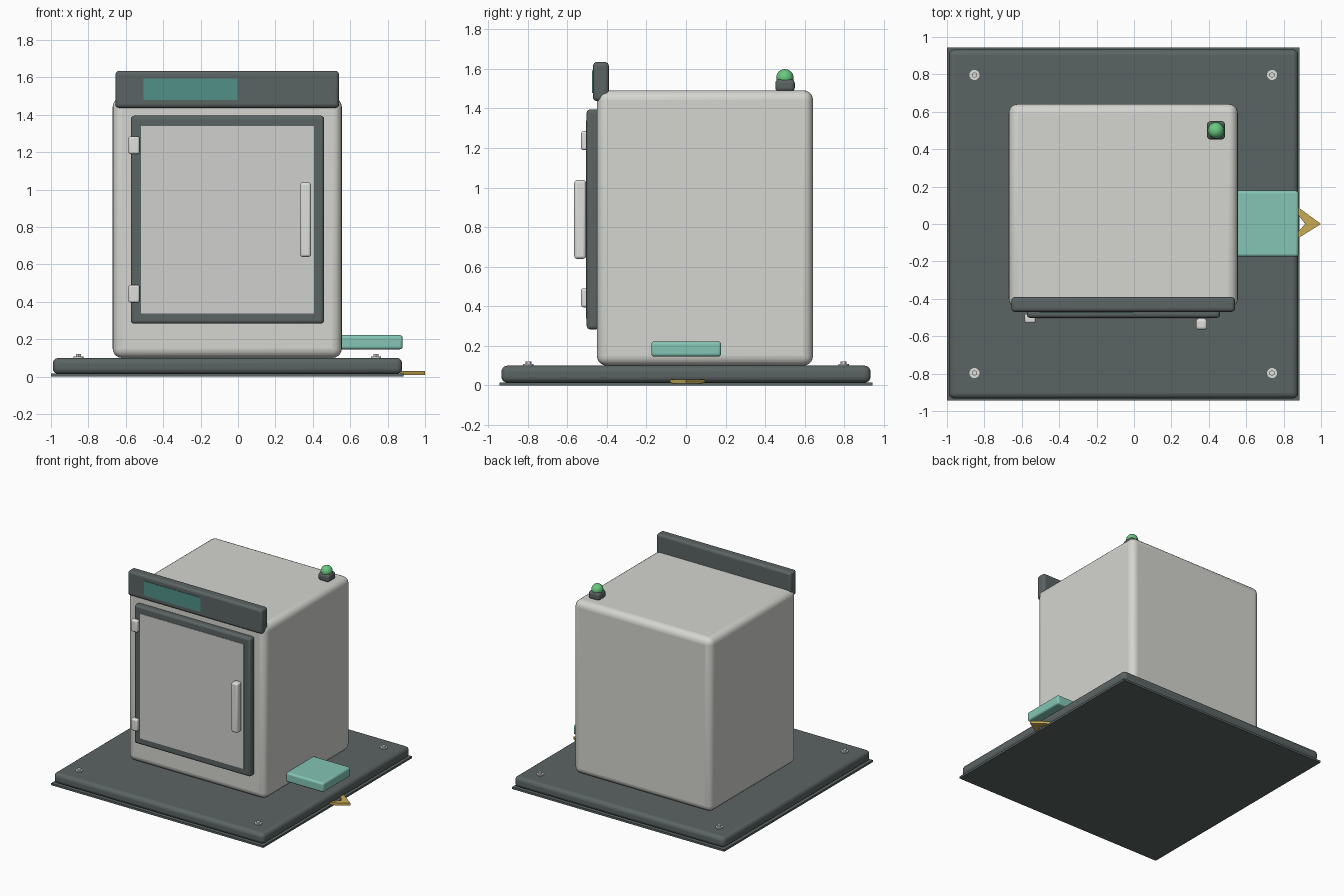
import bpy, bmesh, math

if "Cube" in bpy.data.objects:
    bpy.data.objects.remove(bpy.data.objects["Cube"])


def mat(name, r, g, b):
    m = bpy.data.materials.new(name)
    m.diffuse_color = (r, g, b, 1)
    m.use_nodes = True
    m.node_tree.nodes["Principled BSDF"].inputs["Base Color"].default_value = m.diffuse_color
    return m


SHELL = mat("warm white", 0.66, 0.66, 0.63)
DOOR = mat("door grey", 0.63, 0.63, 0.61)
METAL = mat("light metal", 0.74, 0.74, 0.72)
SLATE = mat("slate grey", 0.105, 0.128, 0.126)
TEAL = mat("pale teal", 0.23, 0.56, 0.46)
SCREEN = mat("screen teal", 0.085, 0.28, 0.25)
GREEN = mat("lamp green", 0.14, 0.58, 0.22)
GOLD = mat("gold", 0.58, 0.41, 0.09)


def finish(bm, name, m, bevel=0, segments=4):
    bmesh.ops.recalc_face_normals(bm, faces=bm.faces)
    me = bpy.data.meshes.new(name)
    bm.to_mesh(me)
    bm.free()
    ob = bpy.data.objects.new(name, me)
    bpy.context.collection.objects.link(ob)
    me.materials.append(m)
    if bevel:
        b = ob.modifiers.new("bevel", 'BEVEL')
        b.width, b.segments = bevel, segments
    bpy.ops.object.select_all(action='DESELECT')
    bpy.context.view_layer.objects.active = ob
    ob.select_set(True)
    bpy.ops.object.shade_smooth_by_angle(angle=math.radians(35))
    return ob


def box(name, m, x, y, z, bevel=0, segments=4):
    bm = bmesh.new()
    bmesh.ops.create_cube(bm, size=1)
    for v in bm.verts:
        for i, (lo, hi) in enumerate((x, y, z)):
            v.co[i] = hi if v.co[i] > 0 else lo
    return finish(bm, name, m, bevel, segments)


def disc(name, m, x, y, z0, z1, r, sides=24, bevel=0):
    bm = bmesh.new()
    bmesh.ops.create_cone(bm, cap_ends=True, segments=sides, radius1=r, radius2=r, depth=z1 - z0)
    bmesh.ops.translate(bm, verts=bm.verts, vec=(x, y, (z0 + z1) / 2))
    return finish(bm, name, m, bevel, 2)


# base: thin mat under a rounded slab
box("floor_mat", SLATE, (-1, 0.885), (-0.943, 0.943), (0, 0.016))
box("base_slab", SLATE, (-0.99, 0.878), (-0.933, 0.933), (0.014, 0.10), 0.03)

# anchor bolts at the slab corners
for i, x in enumerate((-0.853, 0.738)):
    for j, y in enumerate((-0.797, 0.797)):
        disc(f"washer_{i}{j}", METAL, x, y, 0.095, 0.108, 0.027)
        disc(f"bolt_{i}{j}", METAL, x, y, 0.10, 0.12, 0.015, 6)

# cabinet body
box("cabinet", SHELL, (-0.67, 0.555), (-0.45, 0.642), (0.10, 1.492), 0.05, 5)

# control header and its display
box("control_header", SLATE, (-0.655, 0.54), (-0.47, -0.39), (1.437, 1.635), 0.02)
box("display", SCREEN, (-0.505, -0.002), (-0.474, -0.468), (1.478, 1.593))

# door with panel, handle and hinges
box("door_frame", SLATE, (-0.573, 0.46), (-0.502, -0.44), (0.283, 1.395), 0.018)
box("door_panel", DOOR, (-0.518, 0.405), (-0.506, -0.498), (0.338, 1.34))
box("door_handle", METAL, (0.332, 0.39), (-0.565, -0.506), (0.64, 1.038), 0.014)
for i, z in enumerate((0.443, 1.237)):
    box(f"hinge_{i}", METAL, (-0.585, -0.526), (-0.53, -0.48), (z - 0.048, z + 0.048), 0.012)

# side outlet tray
box("side_tray", TEAL, (0.50, 0.88), (-0.175, 0.178), (0.146, 0.222), 0.015)

# status lamp on the roof
box("lamp_base", SLATE, (0.39, 0.487), (0.452, 0.55), (1.485, 1.548), 0.02)
bm = bmesh.new()
bmesh.ops.create_uvsphere(bm, u_segments=24, v_segments=14, radius=0.044)
bmesh.ops.translate(bm, verts=bm.verts, vec=(0.438, 0.50, 1.555))
finish(bm, "lamp_dome", GREEN)

# direction chevron at the slab edge
bm = bmesh.new()
outline = [(1.0, 0), (0.87, 0.095), (0.87, 0.06), (0.915, 0), (0.87, -0.05), (0.87, -0.08)]
face = bm.faces.new([bm.verts.new((x, y, 0.01)) for x, y in outline])
top = bmesh.ops.extrude_face_region(bm, geom=[face])["geom"]
bmesh.ops.translate(bm, verts=[g for g in top if isinstance(g, bmesh.types.BMVert)], vec=(0, 0, 0.02))
finish(bm, "direction_arrow", GOLD)
